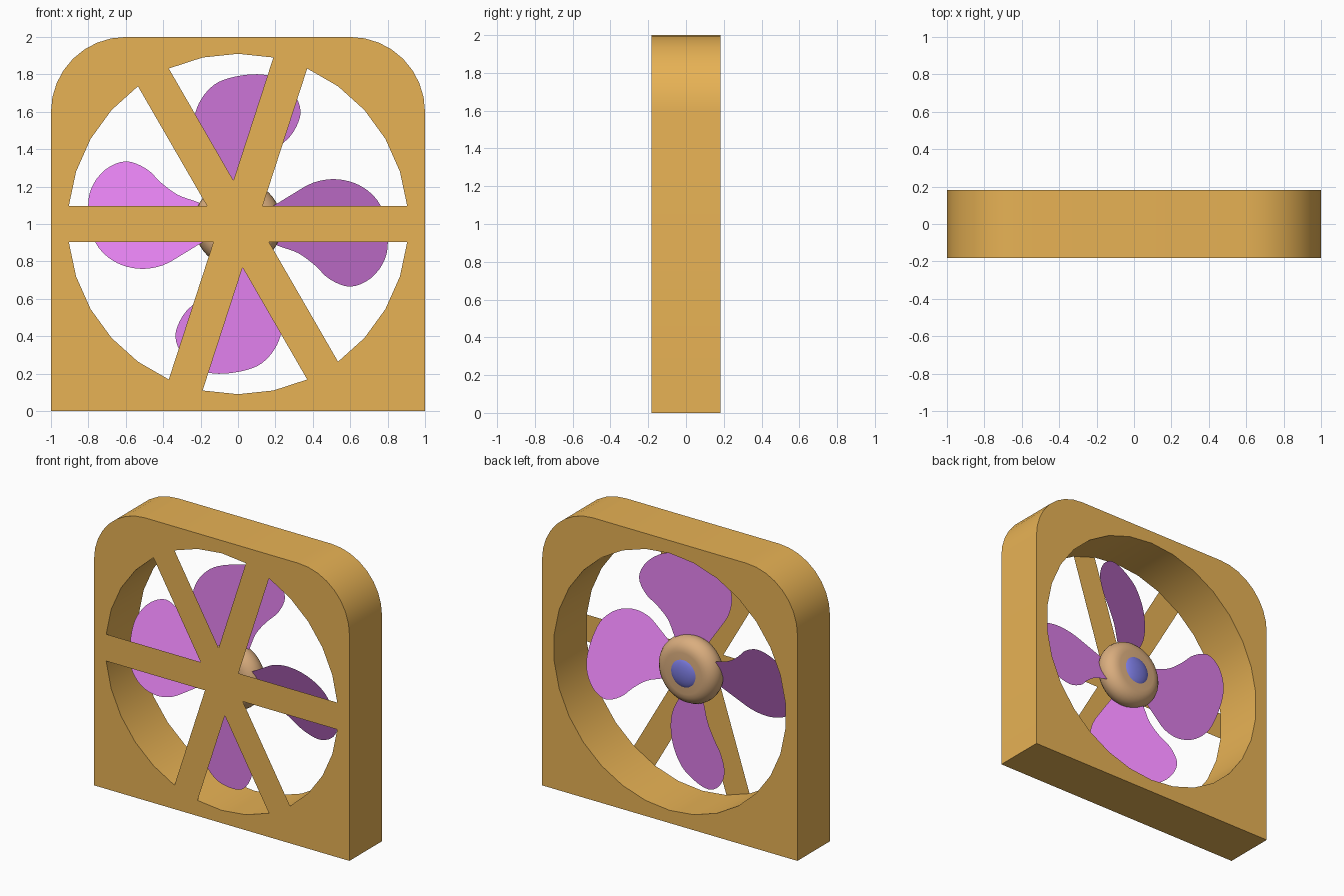
import bpy, bmesh, math
from math import sin, cos, radians
from mathutils import Vector

if "Cube" in bpy.data.objects:
    bpy.data.objects.remove(bpy.data.objects["Cube"])

HALF = 0.182      # half depth of the frame
CZ = 1.0          # height of the fan axis
R_HOLE = 0.91
Y_BLADE = -0.08   # depth of the blade axis
PITCH = 0.38      # blade slope
Y_HUB = -0.06


def material(name, rgb):
    m = bpy.data.materials.new(name)
    m.diffuse_color = (*rgb, 1)
    m.use_nodes = True
    m.node_tree.nodes["Principled BSDF"].inputs["Base Color"].default_value = m.diffuse_color
    return m


WOOD = material("ochre", (0.80, 0.445, 0.09))
PURPLE = material("purple", (0.76, 0.22, 0.85))
TAN = material("tan", (0.70, 0.42, 0.21))
BLUE = material("blue", (0.20, 0.20, 0.75))


def activate(ob):
    bpy.ops.object.select_all(action='DESELECT')
    ob.select_set(True)
    bpy.context.view_layer.objects.active = ob


def link(name, data, mat):
    ob = bpy.data.objects.new(name, data)
    data.materials.append(mat)
    bpy.context.collection.objects.link(ob)
    activate(ob)
    return ob


def smooth(ob, angle=35):
    activate(ob)
    bpy.ops.object.shade_smooth_by_angle(angle=radians(angle))


def clock(r, deg):
    """Point at a clockwise angle from straight up, in the x-z plane."""
    return (r * sin(radians(deg)), CZ + r * cos(radians(deg)))


def sheet(name, pts, mat):
    bm = bmesh.new()
    bm.faces.new([bm.verts.new(p) for p in pts])
    me = bpy.data.meshes.new(name)
    bm.to_mesh(me)
    bm.free()
    return link(name, me, mat)


def lathe(name, profile, mat, steps=40):
    """Spin (radius, y) points about the fan axis."""
    bm = bmesh.new()
    vs = [bm.verts.new((r, y, CZ)) for r, y in profile]
    es = [bm.edges.new(e) for e in zip(vs, vs[1:])]
    bmesh.ops.spin(bm, geom=vs + es, cent=(0, 0, CZ), axis=(0, 1, 0),
                   angle=2 * math.pi, steps=steps)
    bmesh.ops.remove_doubles(bm, verts=bm.verts, dist=1e-4)
    bmesh.ops.recalc_face_normals(bm, faces=bm.faces)
    me = bpy.data.meshes.new(name)
    bm.to_mesh(me)
    bm.free()
    ob = link(name, me, mat)
    smooth(ob)
    return ob


# frame: rounded-top outline with a 30-sided round opening
outer = [(-1, 0), (1, 0)]
for cx, start in ((0.6, 0), (-0.6, 90)):
    for i in range(9):
        a = radians(start + 11.25 * i)
        outer.append((cx + 0.4 * cos(a), 1.6 + 0.4 * sin(a)))
hole = [clock(R_HOLE, 12 * i) for i in range(30)]
cu = bpy.data.curves.new("frame", 'CURVE')
cu.dimensions = '2D'
cu.fill_mode = 'BOTH'
cu.extrude = HALF
for loop in (outer, hole):
    sp = cu.splines.new('POLY')
    sp.points.add(len(loop) - 1)
    for p, (x, z) in zip(sp.points, loop):
        p.co = (x, z, 0, 1)
    sp.use_cyclic_u = True
frame = link("frame", cu, WOOD)
frame.rotation_euler.x = radians(90)
bpy.ops.object.convert(target='MESH')
frame = bpy.context.object
bm = bmesh.new()
bm.from_mesh(frame.data)
bmesh.ops.remove_doubles(bm, verts=bm.verts, dist=1e-4)
bmesh.ops.recalc_face_normals(bm, faces=bm.faces)
bm.to_mesh(frame.data)
bm.free()
smooth(frame)

# front spokes: one flat star sheet flush with the frame front
dirs = [18, 90, 150, 198, 270, 330]
star = []
for i, a in enumerate(dirs):
    gap = (dirs[(i + 1) % 6] - a) % 360
    corner = R_HOLE * sin(radians(6)) / sin(radians(gap / 2))
    star += [clock(R_HOLE, a - 6), clock(R_HOLE, a + 6),
             clock(corner, a + gap / 2)]
sheet("front_spokes", [(x, -HALF, z) for x, z in star], WOOD)

# blades: smooth paddle outline (radius, sideways), pitched about its radius
key = [(0.15, 0.08), (0.21, 0.11), (0.30, 0.165), (0.40, 0.22), (0.51, 0.24),
       (0.62, 0.22), (0.71, 0.165), (0.77, 0.08), (0.80, -0.07),
       (0.785, -0.19), (0.71, -0.29), (0.60, -0.335), (0.49, -0.295),
       (0.41, -0.22), (0.32, -0.155), (0.21, -0.115), (0.15, -0.08)]
K = [Vector(p) for p in key]
outline = []
for i in range(len(K) - 1):
    p0, p1, p2, p3 = K[max(i - 1, 0)], K[i], K[i + 1], K[min(i + 2, len(K) - 1)]
    for t in (0, 0.25, 0.5, 0.75):
        outline.append(0.5 * (2 * p1 + (p2 - p0) * t
                              + (2 * p0 - 5 * p1 + 4 * p2 - p3) * t * t
                              + (3 * p1 - p0 - 3 * p2 + p3) * t ** 3))
outline.append(K[-1])
for n in range(4):
    c, s = round(cos(n * math.pi / 2)), round(sin(n * math.pi / 2))
    sheet(f"blade_{n + 1}",
          [(r * c - t * s, Y_BLADE - PITCH * t, CZ + r * s + t * c)
           for r, t in outline], PURPLE)

# hub: rounded disc, with a domed cap on the back
arc = [radians(90 - 18 * i) for i in range(11)]
lathe("hub", [(0, Y_HUB + 0.09)]
      + [(0.145 + 0.09 * cos(a), Y_HUB + 0.09 * sin(a)) for a in arc]
      + [(0, Y_HUB - 0.09)], TAN)
lathe("hub_cap", [(0.11 * sin(radians(a)), Y_HUB + 0.07 + 0.04 * cos(radians(a)))
                  for a in range(0, 121, 15)], BLUE)
